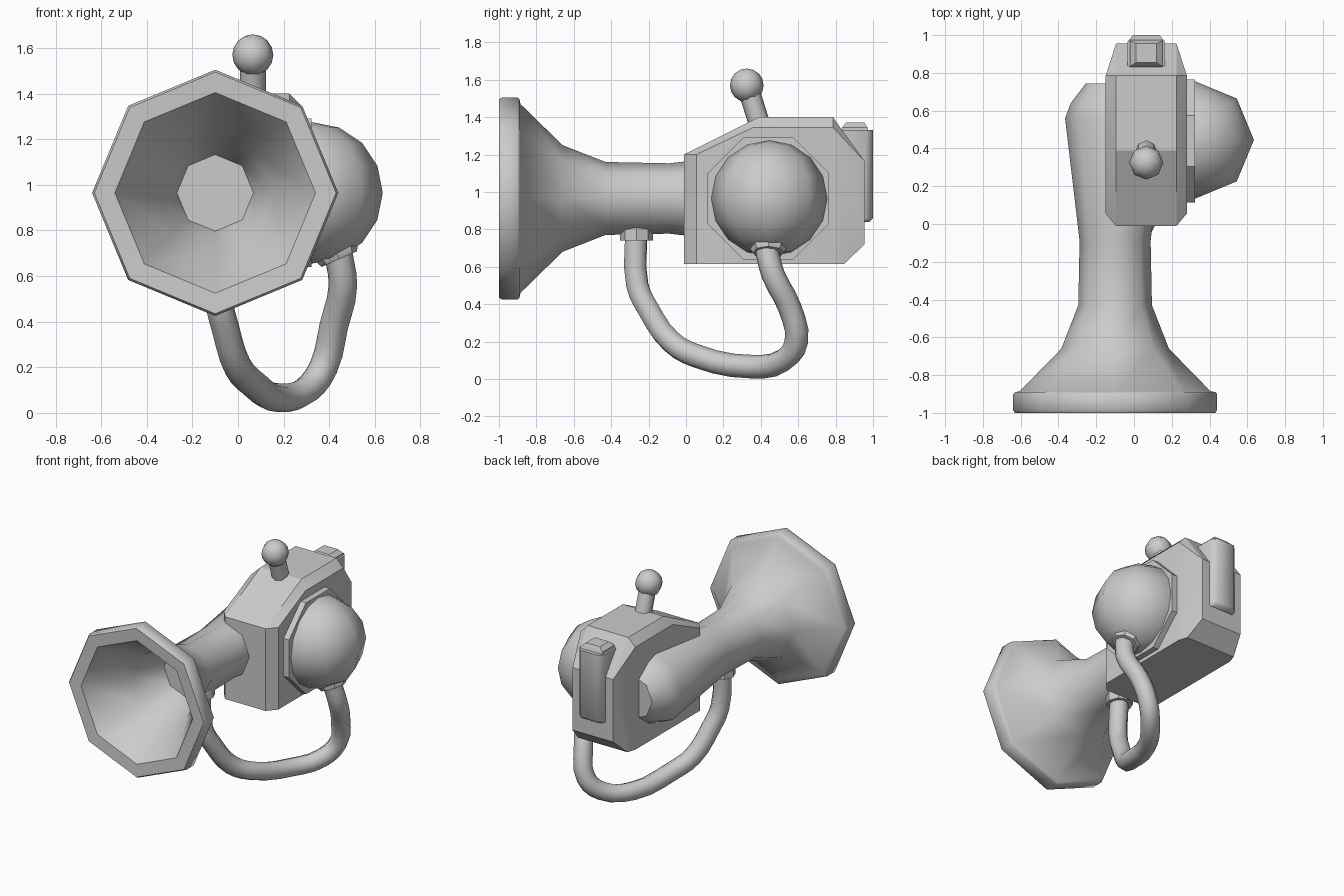
import bpy, bmesh, math
from mathutils import Vector, Matrix

cube = bpy.data.objects.get("Cube")
if cube:
    bpy.data.objects.remove(cube, do_unlink=True)

grey = bpy.data.materials.new("plain_grey")
grey.use_nodes = True
COLOUR = (0.6, 0.6, 0.6, 1)
grey.diffuse_color = COLOUR
grey.node_tree.nodes["Principled BSDF"].inputs["Base Color"].default_value = COLOUR


def finish(name, bm, angle=32):
    """Turn a bmesh into a named, shaded object."""
    bmesh.ops.recalc_face_normals(bm, faces=bm.faces)
    mesh = bpy.data.meshes.new(name)
    bm.to_mesh(mesh)
    bm.free()
    obj = bpy.data.objects.new(name, mesh)
    bpy.context.collection.objects.link(obj)
    mesh.materials.append(grey)
    bpy.ops.object.select_all(action='DESELECT')
    obj.select_set(True)
    bpy.context.view_layer.objects.active = obj
    bpy.ops.object.shade_smooth_by_angle(angle=math.radians(angle))
    return obj


def lathe(name, centre, axis, profile, sides=8, turn=0.0, angle=32):
    """Sweep (distance, radius) pairs around an axis and cap both ends."""
    rot = Vector(axis).to_track_quat('Z', 'Y').to_matrix()
    bm = bmesh.new()
    rings = []
    for d, r in profile:
        ring = []
        for i in range(sides):
            a = math.tau * (i + turn) / sides
            p = Vector((r * math.cos(a), r * math.sin(a), d))
            ring.append(bm.verts.new(Vector(centre) + rot @ p))
        rings.append(ring)
    for lo, hi in zip(rings, rings[1:]):
        for i in range(sides):
            j = (i + 1) % sides
            bm.faces.new((lo[i], lo[j], hi[j], hi[i]))
    bm.faces.new(rings[0])
    bm.faces.new(rings[-1])
    return finish(name, bm, angle)


def ball(name, centre, radius, rings):
    bm = bmesh.new()
    bmesh.ops.create_uvsphere(bm, u_segments=8, v_segments=rings, radius=radius,
                              matrix=Matrix.Translation(centre))
    return finish(name, bm, 60)


def hull(name, points, angle=25):
    bm = bmesh.new()
    for p in points:
        bm.verts.new(p)
    bmesh.ops.convex_hull(bm, input=bm.verts)
    bmesh.ops.dissolve_limit(bm, angle_limit=0.02, verts=bm.verts, edges=bm.edges)
    return finish(name, bm, angle)


# Horn: inner throat, rim, flare, neck and tapered rear end
lathe("horn", (-0.1, 0, 0.965), (0, 1, 0), [
    (-0.45, 0.168), (-0.68, 0.25), (-0.995, 0.44), (-1.0, 0.53), (-0.985, 0.54),
    (-0.9, 0.54), (-0.89, 0.53), (-0.885, 0.505), (-0.66, 0.285), (-0.43, 0.195),
    (-0.09, 0.188), (0.56, 0.265), (0.64, 0.235), (0.745, 0.155)], angle=50)

# Body: chamfered housing mirrored about its own middle plane
MID = 0.065
outer = [(-0.01, 0.615), (-0.01, 1.2), (0.39, 1.4), (0.785, 1.4),
         (0.955, 1.165), (0.955, 0.72)]
side = [(0.055, 0.615), (0.055, 1.2), (0.36, 1.345), (0.785, 1.345), (0.785, 0.615)]
corners = []
for s in (-1, 1):
    corners += [(MID + s * 0.16, y, z) for y, z in outer]
    corners += [(MID + s * 0.215, y, z) for y, z in side]
    corners.append((MID + s * 0.195, 0.845, 0.615))
hull("body", corners)

# Side mounting plate and dome
lathe("dome_plate", (0.27, 0.44, 0.965), (1, 0, 0), [(0, 0.352), (0.052, 0.352)], turn=0.5)
ball("side_dome", (0.325, 0.445, 0.965), 0.31, 8)

# Top lever
lathe("lever_stem", (MID, 0.4, 1.34), (0, -0.3, 0.95), [(0, 0.057), (0.2, 0.057)], angle=50)
ball("lever_knob", (MID, 0.325, 1.57), 0.09, 8)

# Rear block with chamfered back corners and a small cap
block = []
for s in (-1, 1):
    for z, inset in ((0.84, 0.02), (0.86, 0), (1.33, 0)):
        block += [(MID + s * 0.1, 0.83, z), (MID + s * 0.1, 0.965 - inset, z),
                  (MID + s * 0.07, 1.0 - inset, z)]
hull("rear_block", block, 50)
cap = [(MID + s * w, y, z) for s in (-1, 1) for w, z, ys in
       ((0.085, 1.325, (0.83, 0.975)), (0.085, 1.345, (0.835, 0.97)),
        (0.055, 1.37, (0.855, 0.955))) for y in ys]
hull("rear_cap", cap)

# Hose from the horn neck to the dome
path = [(-0.1, -0.265, 0.8), (-0.085, -0.26, 0.5), (-0.055, -0.2, 0.37),
        (0, -0.08, 0.2), (0.07, 0.05, 0.125), (0.18, 0.35, 0.066),
        (0.3, 0.52, 0.1), (0.375, 0.59, 0.2), (0.42, 0.555, 0.38),
        (0.46, 0.465, 0.56), (0.44, 0.43, 0.7)]
curve = bpy.data.curves.new("hose", 'CURVE')
curve.dimensions = '3D'
curve.bevel_depth = 0.063
curve.bevel_resolution = 2
curve.resolution_u = 3
spline = curve.splines.new('BEZIER')
spline.bezier_points.add(len(path) - 1)
for point, co in zip(spline.bezier_points, path):
    point.co = co
    point.handle_left_type = point.handle_right_type = 'AUTO'
curve.materials.append(grey)
hose = bpy.data.objects.new("hose", curve)
bpy.context.collection.objects.link(hose)

# Hose collars
lathe("horn_collar", (-0.1, -0.265, 0.74), (0, 0, 1), [(0, 0.088), (0.07, 0.088)])
lathe("dome_collar", (0.445, 0.44, 0.675), (-0.4, 0, 0.9), [(0, 0.085), (0.02, 0.095), (0.06, 0.095)])
